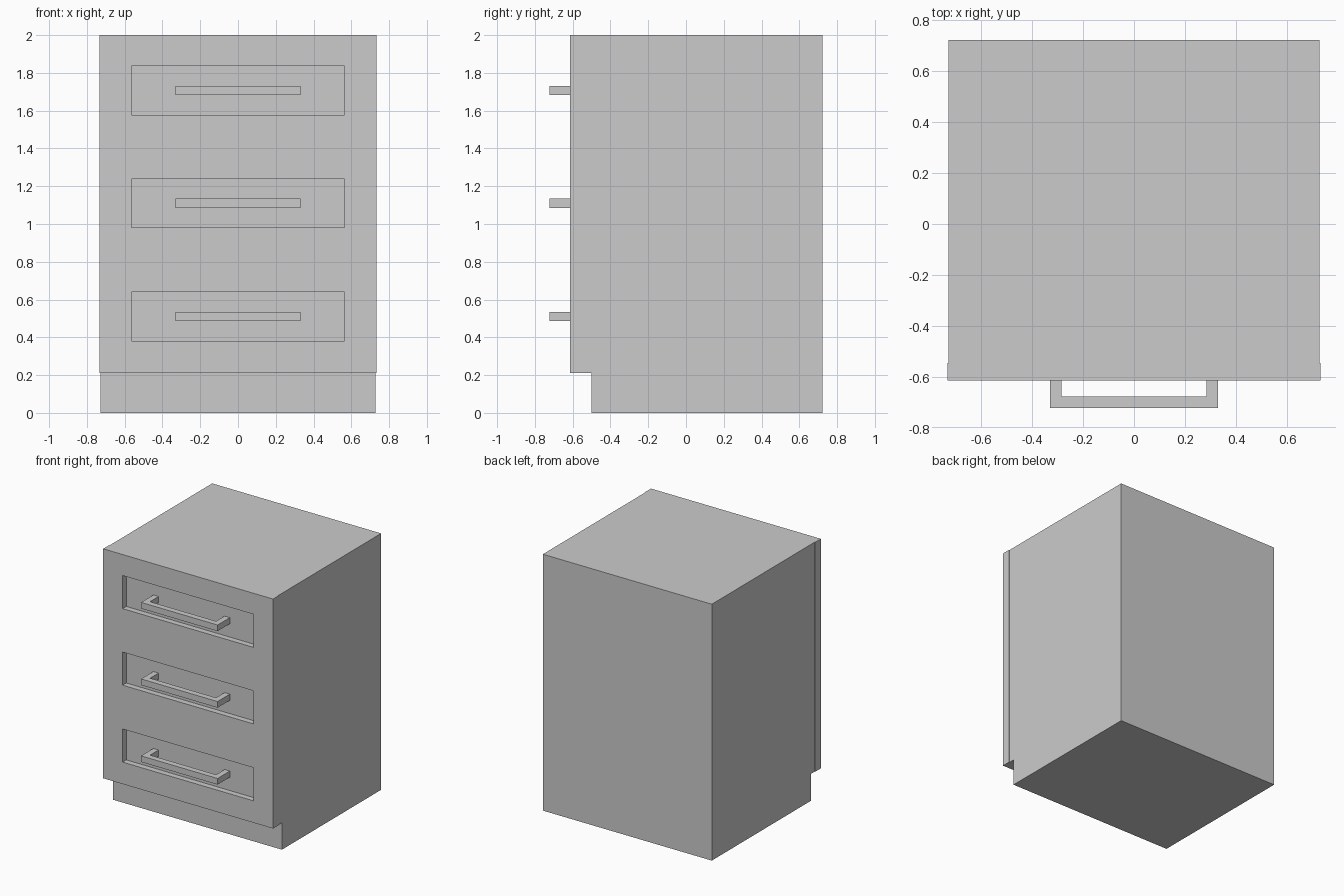
import bpy, bmesh
from mathutils import Vector

if "Cube" in bpy.data.objects:
    bpy.data.objects.remove(bpy.data.objects["Cube"])

DRAWERS = (0.51, 1.11, 1.707)      # drawer centre heights
HALF_W, HALF_H = 0.565, 0.129      # drawer recess half size
FRONT, SEAM, BACK = -0.615, -0.545, 0.723


def finish(name, bm):
    bmesh.ops.recalc_face_normals(bm, faces=bm.faces)
    mesh = bpy.data.meshes.new(name)
    bm.to_mesh(mesh)
    bm.free()
    obj = bpy.data.objects.new(name, mesh)
    bpy.context.collection.objects.link(obj)
    return obj


def extrude_profile(name, points, direction):
    """Extrude a flat outline into a solid."""
    bm = bmesh.new()
    face = bm.faces.new([bm.verts.new(p) for p in points])
    new = bmesh.ops.extrude_face_region(bm, geom=[face], use_keep_orig=True)["geom"]
    verts = [g for g in new if isinstance(g, bmesh.types.BMVert)]
    bmesh.ops.translate(bm, verts=verts, vec=direction)
    return finish(name, bm)


# Carcass with toe kick notch
side = [(-0.50, 0), (BACK, 0), (BACK, 2), (SEAM, 2), (SEAM, 0.21), (-0.50, 0.21)]
extrude_profile("carcass", [(-0.729, y, z) for y, z in side], (1.458, 0, 0))

# Front panel with three recessed drawer faces
bm = bmesh.new()
bmesh.ops.create_cube(bm, size=1)
bmesh.ops.scale(bm, verts=bm.verts, vec=(1.466, SEAM - FRONT, 1.79))
bmesh.ops.translate(bm, verts=bm.verts, vec=(0, (SEAM + FRONT) / 2, 1.105))
cuts = [((x, 0, 0), (1, 0, 0)) for x in (-HALF_W, HALF_W)]
cuts += [((0, 0, z + s * HALF_H), (0, 0, 1)) for z in DRAWERS for s in (-1, 1)]
for co, no in cuts:
    bmesh.ops.bisect_plane(bm, geom=bm.verts[:] + bm.edges[:] + bm.faces[:],
                           plane_co=co, plane_no=no)
bm.normal_update()
recess = []
for f in bm.faces:
    c = f.calc_center_median()
    if f.normal.y < -0.9 and abs(c.x) < 0.1 and any(abs(c.z - z) < 0.05 for z in DRAWERS):
        recess.append(f)
bmesh.ops.inset_individual(bm, faces=recess, thickness=0, depth=-0.045)
finish("front_panel", bm)

# U-shaped bar handles
outer, inner, root = 0.33, 0.285, FRONT + 0.043
outline = [(-outer, root), (-outer, -0.723), (outer, -0.723), (outer, root),
           (inner, root), (inner, -0.677), (-inner, -0.677), (-inner, root)]
for i, z in enumerate(DRAWERS):
    extrude_profile(f"drawer_handle_{i + 1}",
                    [(x, y, z - 0.024) for x, y in outline], Vector((0, 0, 0.048)))
